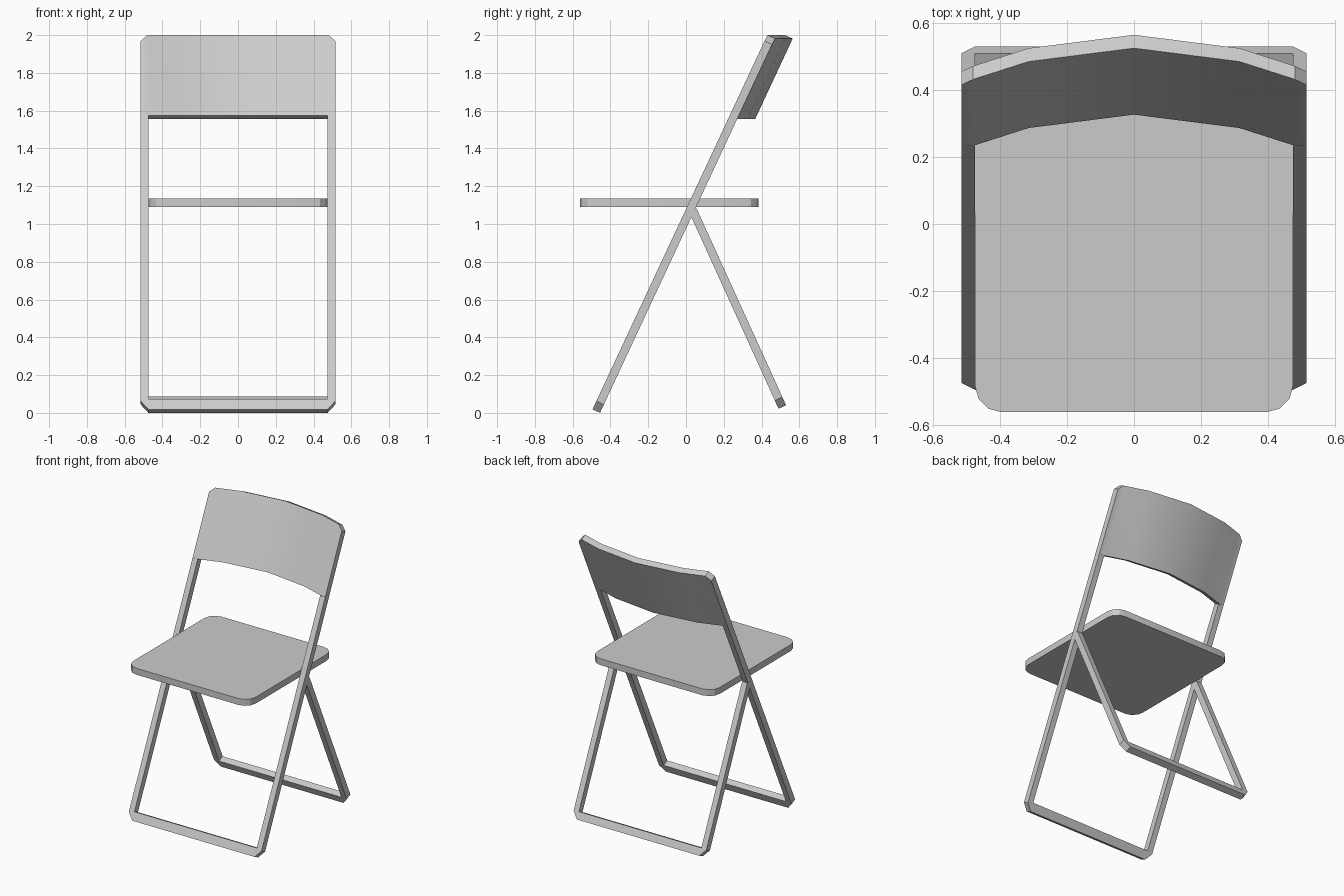
import bpy, bmesh, math
from mathutils import Vector

cube = bpy.data.objects.get("Cube")
if cube:
    bpy.data.objects.remove(cube)

# One light grey for the whole chair
grey = bpy.data.materials.new("light_grey")
grey.use_nodes = True
grey.diffuse_color = (0.6, 0.6, 0.6, 1)
grey.node_tree.nodes["Principled BSDF"].inputs["Base Color"].default_value = (0.6, 0.6, 0.6, 1)

HALF, INNER = 0.515, 0.475     # outer and inner half width of the frames
CHAMFER = 0.048


def finish(name, bm):
    bmesh.ops.recalc_face_normals(bm, faces=bm.faces)
    mesh = bpy.data.meshes.new(name)
    bm.to_mesh(mesh)
    bm.free()
    mesh.materials.append(grey)
    obj = bpy.data.objects.new(name, mesh)
    bpy.context.collection.objects.link(obj)
    bpy.ops.object.select_all(action='DESELECT')
    obj.select_set(True)
    bpy.context.view_layer.objects.active = obj
    bpy.ops.object.shade_smooth_by_angle(angle=math.radians(25))
    return obj


def slab(name, outline, depth):
    """Extrude a closed outline of 3D points along a depth vector."""
    bm = bmesh.new()
    face = bm.faces.new([bm.verts.new(p) for p in outline])
    new = bmesh.ops.extrude_face_region(bm, geom=[face], use_keep_orig=True)
    bmesh.ops.translate(bm, vec=depth,
                        verts=[v for v in new["geom"] if isinstance(v, bmesh.types.BMVert)])
    return finish(name, bm)


def mirrored(half):
    """Complete a half outline running from +x to the middle."""
    return half + [(-x, v) for x, v in reversed(half)]


def u_frame(name, foot, along, depth, length, bar):
    """Flat U of square bar with chamfered lower corners, open at the top."""
    outer = mirrored([(HALF, length), (HALF, CHAMFER), (INNER, 0)])
    inner = mirrored([(INNER, length), (INNER, bar)])
    pts = outer + inner[::-1]
    return slab(name, [foot + along * v + Vector((x, 0, 0)) for x, v in pts], depth)


# Main frame: leans back from the front foot up to the backrest
foot = Vector((0, -0.495, 0.019))
along = Vector((0, 0.925, 1.981)).normalized()
depth = Vector((0, along.z, -along.y)) * 0.044
rest_low, rest_top = 1.556 / along.z, 1.981 / along.z
u_frame("main_frame", foot, along, depth, rest_low, 0.059)

# Rear legs: lean forward and end inside the main frame
rear_foot = Vector((0, 0.49, 0.022))
rear_along = Vector((0, -0.455, 1.0)).normalized()
rear_depth = Vector((0, rear_along.z, -rear_along.y)) * 0.044
u_frame("rear_legs", rear_foot, rear_along, rear_depth, 1.145, 0.052)

# Curved backrest: columns of (x, backward bow, top height along the lean)
half = [(HALF, 0, rest_top - 0.034), (INNER + 0.005, 0.002, rest_top),
        (0.315, 0.055, rest_top)]
columns = half + [(0, 0.095, rest_top)] + [(-x, b, t) for x, b, t in reversed(half)]
bm = bmesh.new()
rings = []
for x, bow, top in columns:
    base = foot + Vector((x, bow, 0))
    low, high = base + along * rest_low, base + along * top
    rings.append([bm.verts.new(p) for p in (low, high, high + depth, low + depth)])
for a, b in zip(rings, rings[1:]):
    for i in range(4):
        j = (i + 1) % 4
        bm.faces.new((a[i], a[j], b[j], b[i]))
bm.faces.new(rings[0])
bm.faces.new(rings[-1])
finish("backrest", bm)

# Seat: flat board with rounded corners
radius, front, back = 0.08, -0.562, 0.385
outline = []
for k, (sx, cy) in enumerate([(1, back - radius), (-1, back - radius),
                              (-1, front + radius), (1, front + radius)]):
    for step in range(4):
        a = math.radians(90 * k + 30 * step)
        outline.append(Vector((sx * (INNER - radius) + radius * math.cos(a),
                               cy + radius * math.sin(a), 1.09)))
slab("seat", outline, Vector((0, 0, 0.045)))
